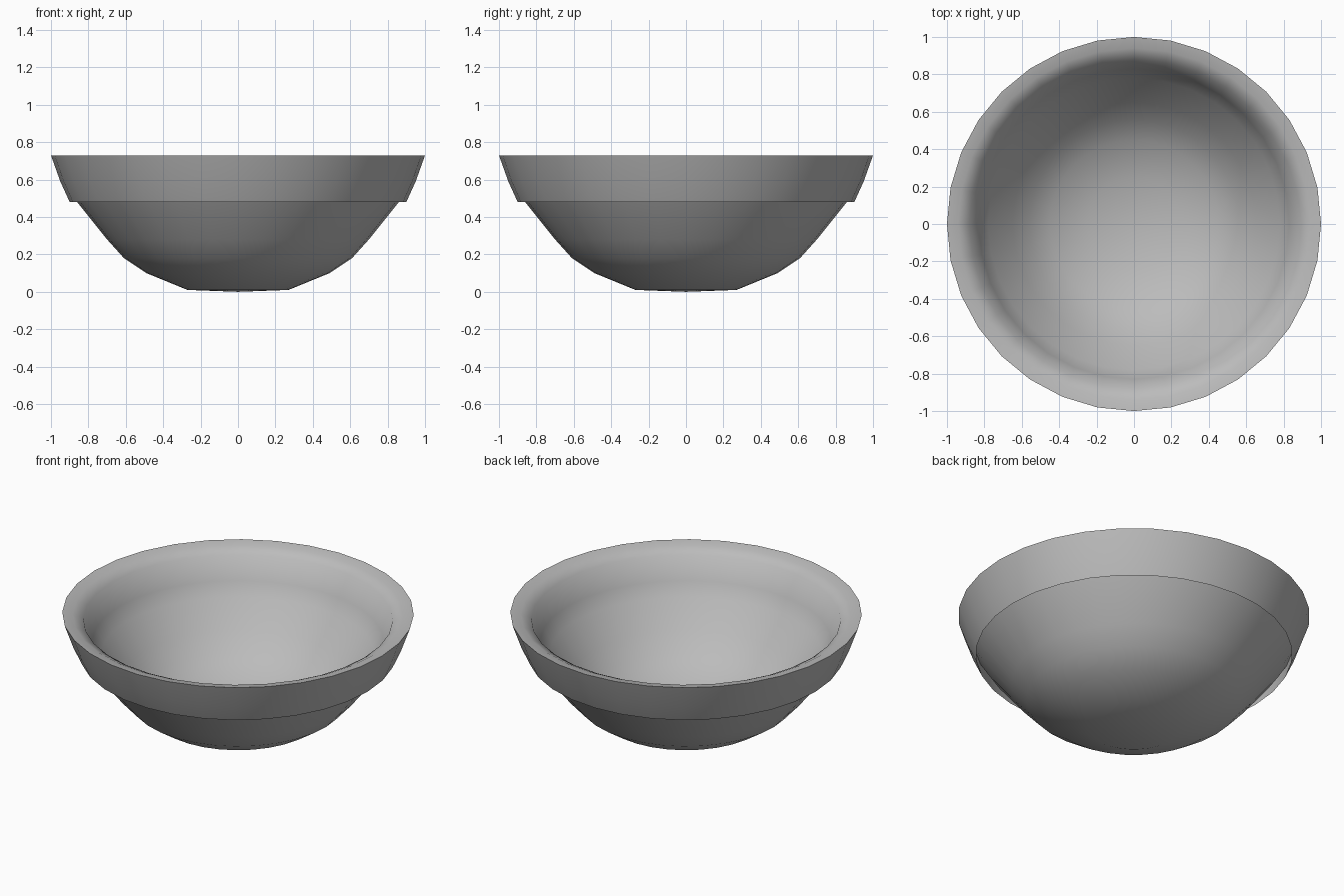
import bpy, bmesh, math

if "Cube" in bpy.data.objects:
    bpy.data.objects.remove(bpy.data.objects["Cube"])

SIDES = 32

def lathe(name, profile, mat):
    """Spin a closed (radius, height) profile around z."""
    bm = bmesh.new()
    rings = []
    for r, z in profile:
        if r == 0:
            rings.append([bm.verts.new((0, 0, z))])
        else:
            rings.append([bm.verts.new((r * math.cos(2 * math.pi * i / SIDES),
                                        r * math.sin(2 * math.pi * i / SIDES), z))
                          for i in range(SIDES)])
    for a, b in zip(rings, rings[1:]):
        for i in range(SIDES):
            j = (i + 1) % SIDES
            if len(a) == 1:
                bm.faces.new((a[0], b[j], b[i]))
            elif len(b) == 1:
                bm.faces.new((a[i], a[j], b[0]))
            else:
                bm.faces.new((a[i], a[j], b[j], b[i]))
    bmesh.ops.recalc_face_normals(bm, faces=bm.faces)
    me = bpy.data.meshes.new(name)
    bm.to_mesh(me)
    bm.free()
    me.materials.append(mat)
    ob = bpy.data.objects.new(name, me)
    bpy.context.collection.objects.link(ob)
    bpy.context.view_layer.objects.active = ob
    ob.select_set(True)
    bpy.ops.object.shade_smooth_by_angle(angle=math.radians(50))
    ob.select_set(False)
    return ob

clay = bpy.data.materials.new("light_grey")
clay.diffuse_color = (0.5, 0.5, 0.5, 1)
clay.use_nodes = True
clay.node_tree.nodes["Principled BSDF"].inputs["Base Color"].default_value = clay.diffuse_color

# Outside of the bowl, pocket under the overhanging collar, lip, then the inside
outside = [(0, 0), (0.27, 0.01), (0.49, 0.10), (0.61, 0.18), (0.70, 0.28), (0.86, 0.48)]
collar = [(0.91, 0.56), (0.90, 0.48), (0.95, 0.59), (1.0, 0.73)]
lip = [(0.94, 0.72), (0.88, 0.69), (0.83, 0.55)]
inside = [(0.78, 0.47), (0.65, 0.32), (0.56, 0.22), (0.45, 0.15), (0.25, 0.07), (0, 0.06)]
lathe("bowl", outside + collar + lip + inside, clay)
